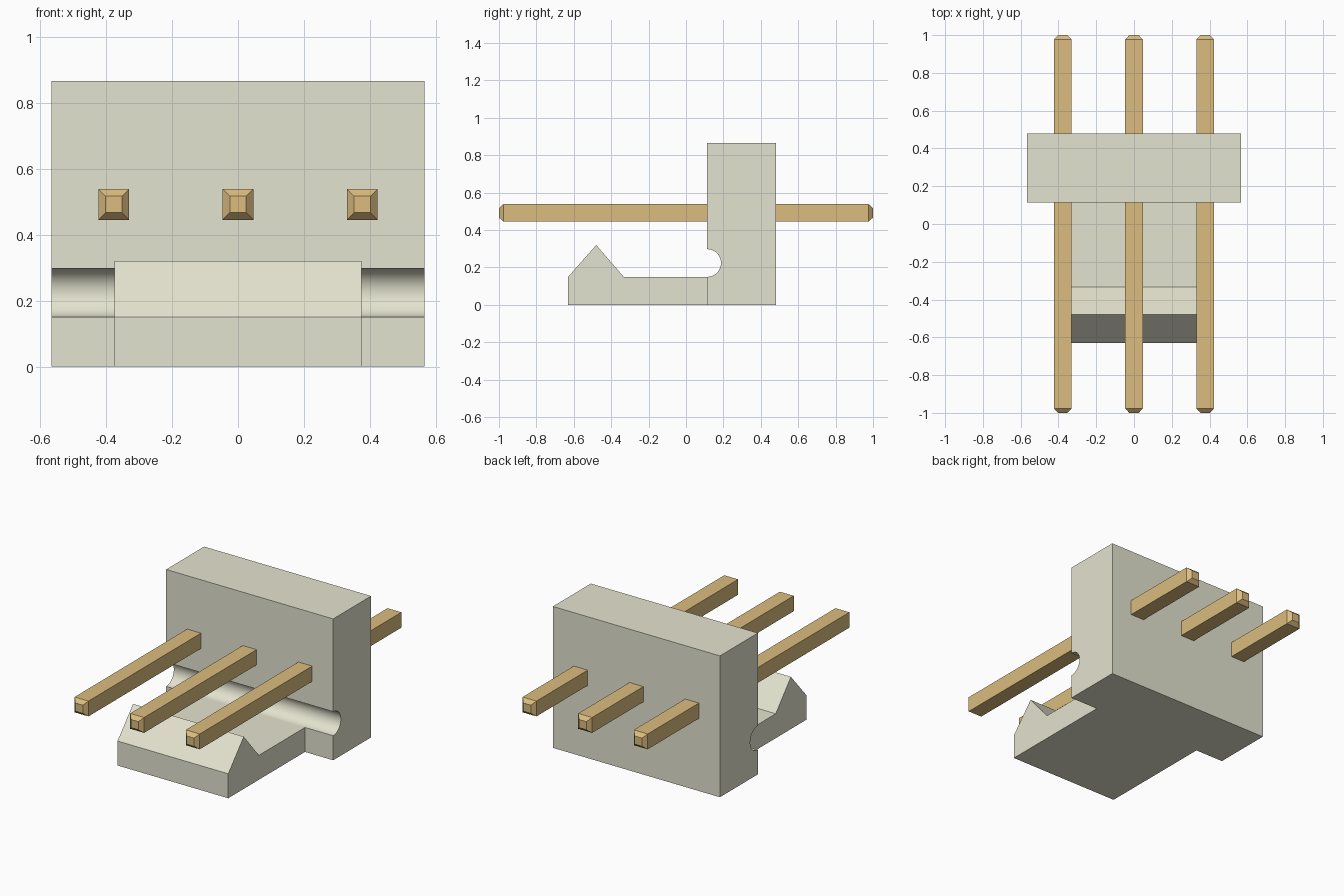
import bpy
import bmesh
from math import sin, cos, pi, radians

cube = bpy.data.objects.get("Cube")
if cube:
    bpy.data.objects.remove(cube, do_unlink=True)


def make_material(name, colour):
    mat = bpy.data.materials.new(name)
    mat.use_nodes = True
    mat.diffuse_color = (*colour, 1)
    mat.node_tree.nodes["Principled BSDF"].inputs["Base Color"].default_value = (*colour, 1)
    return mat


def finish(name, bm, mat):
    bmesh.ops.recalc_face_normals(bm, faces=bm.faces)
    mesh = bpy.data.meshes.new(name)
    bm.to_mesh(mesh)
    bm.free()
    mesh.materials.append(mat)
    obj = bpy.data.objects.new(name, mesh)
    bpy.context.collection.objects.link(obj)
    return obj


def extrude_profile(name, profile, half_width, mat):
    """Sweep a (y, z) side profile symmetrically across x."""
    bm = bmesh.new()
    face = bm.faces.new([bm.verts.new((-half_width, y, z)) for y, z in profile])
    swept = bmesh.ops.extrude_face_region(bm, geom=[face], use_keep_orig=True)
    verts = [g for g in swept["geom"] if isinstance(g, bmesh.types.BMVert)]
    bmesh.ops.translate(bm, verts=verts, vec=(2 * half_width, 0, 0))
    return finish(name, bm, mat)


plastic = make_material("ivory plastic", (0.777, 0.77, 0.626))
gold = make_material("gold metal", (0.708, 0.504, 0.211))

FRONT, BACK, TOP, FLOOR = 0.113, 0.48, 0.866, 0.15

# Upright housing with a round relief groove along its front
radius, steps = 0.074, 24
groove = [(FRONT + radius * cos(a), FLOOR + radius + radius * sin(a))
          for a in (-pi / 2 + pi * i / steps for i in range(steps + 1))]
housing = extrude_profile(
    "housing", [(FRONT, 0)] + groove + [(FRONT, TOP), (BACK, TOP), (BACK, 0)],
    0.566, plastic)
bpy.ops.object.select_all(action="DESELECT")
housing.select_set(True)
bpy.context.view_layer.objects.active = housing
bpy.ops.object.shade_smooth_by_angle(angle=radians(30))

# Locking tongue with a ridged catch
extrude_profile(
    "locking_tongue",
    [(FRONT, 0), (FRONT, FLOOR), (-0.333, FLOOR), (-0.48, 0.32), (-0.63, FLOOR), (-0.63, 0)],
    0.375, plastic)


# Square pins with tapered ends
def make_pin(name, x, z=0.492, half=0.047, tip=0.025, taper=0.024):
    bm = bmesh.new()
    rings = []
    for y, h in ((-1, tip), (-1 + taper, half), (1 - taper, half), (1, tip)):
        rings.append([bm.verts.new((x + sx * h, y, z + sz * h))
                      for sx, sz in ((-1, -1), (1, -1), (1, 1), (-1, 1))])
    for a, b in zip(rings, rings[1:]):
        for i in range(4):
            j = (i + 1) % 4
            bm.faces.new((a[i], a[j], b[j], b[i]))
    bm.faces.new(rings[0])
    bm.faces.new(rings[-1])
    finish(name, bm, gold)


for label, x in (("right", -0.377), ("middle", 0), ("left", 0.377)):
    make_pin(label + "_pin", x)
